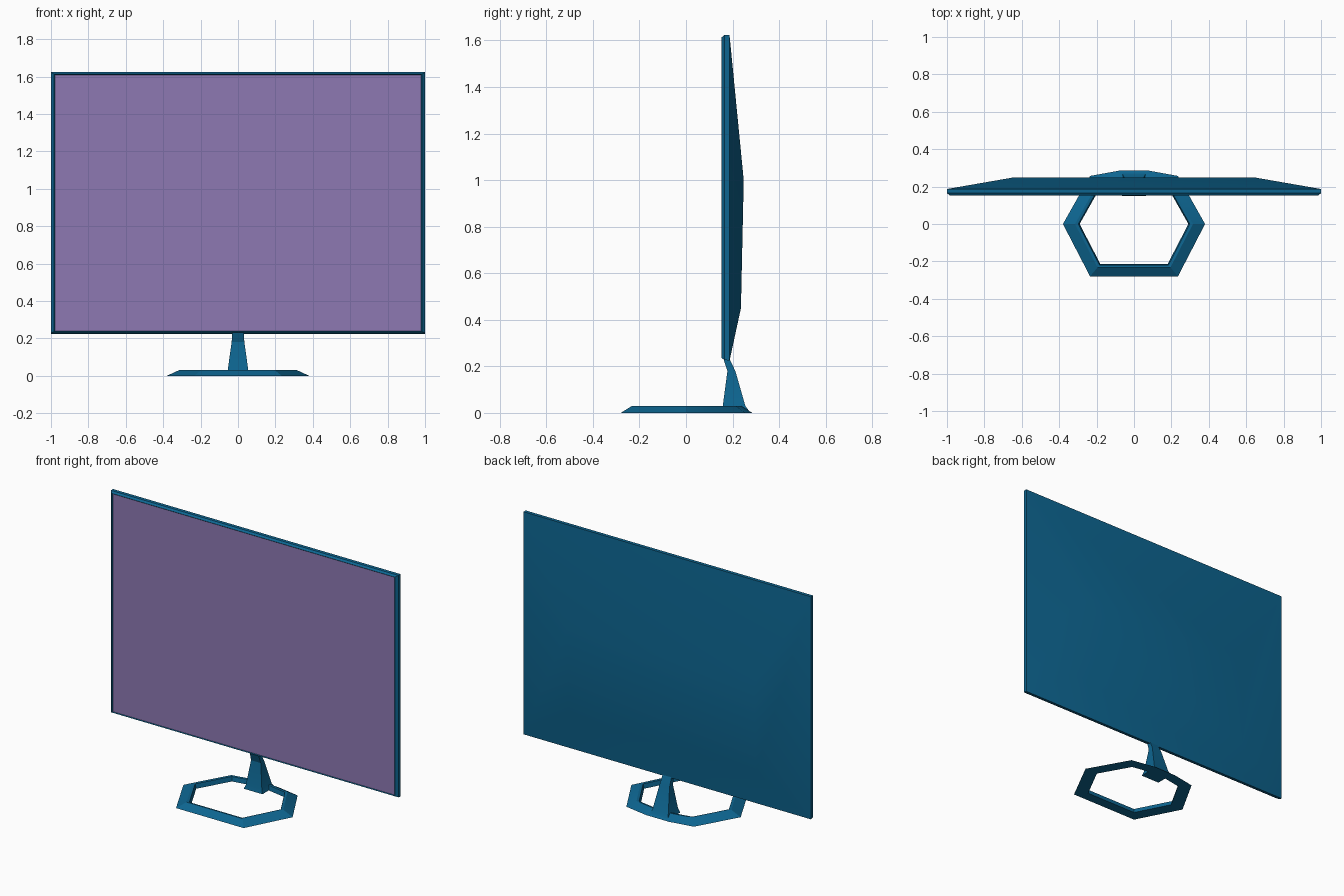
import bpy
import bmesh
import math

cube = bpy.data.objects.get("Cube")
if cube:
    bpy.data.objects.remove(cube)


def material(name, color):
    mat = bpy.data.materials.new(name)
    mat.use_nodes = True
    mat.diffuse_color = color
    mat.node_tree.nodes["Principled BSDF"].inputs["Base Color"].default_value = color
    return mat


blue = material("deep blue plastic", (0.004, 0.13, 0.28, 1))
purple = material("purple screen", (0.27, 0.19, 0.45, 1))


def loft(name, loops, mats, closed=False):
    """Skin a list of equal-length point loops, capped or joined end to end."""
    bm = bmesh.new()
    rings = [[bm.verts.new(p) for p in loop] for loop in loops]
    pairs = list(zip(rings, rings[1:]))
    if closed:
        pairs.append((rings[-1], rings[0]))
    for a, b in pairs:
        n = len(a)
        for i in range(n):
            j = (i + 1) % n
            bm.faces.new((a[i], a[j], b[j], b[i]))
    if not closed:
        bm.faces.new(rings[0][::-1])
        bm.faces.new(rings[-1])
    bmesh.ops.recalc_face_normals(bm, faces=bm.faces)
    mesh = bpy.data.meshes.new(name)
    bm.to_mesh(mesh)
    bm.free()
    for mat in mats:
        mesh.materials.append(mat)
    obj = bpy.data.objects.new(name, mesh)
    bpy.context.collection.objects.link(obj)
    bpy.ops.object.select_all(action="DESELECT")
    obj.select_set(True)
    bpy.context.view_layer.objects.active = obj
    bpy.ops.object.shade_smooth_by_angle(angle=math.radians(25))
    return obj


def upright(half, low, high, y_low, y_high):
    return [(-half, y_low, low), (half, y_low, low),
            (half, y_high, high), (-half, y_high, high)]


def flat(half, front, back, z_front, z_back):
    return [(-half, front, z_front), (half, front, z_front),
            (half, back, z_back), (-half, back, z_back)]


# Display housing: recessed screen, rim, sides and raised back
housing = loft("display_housing", [
    upright(0.978, 0.240, 1.609, 0.157, 0.157),
    upright(0.984, 0.236, 1.613, 0.152, 0.152),
    upright(1.0, 0.228, 1.623, 0.165, 0.165),
    upright(1.0, 0.224, 1.623, 0.187, 0.187),
    upright(0.65, 0.45, 1.0, 0.236, 0.248),
], [blue, purple])
for face in housing.data.polygons:
    if face.normal.y < -0.99 and face.area > 1:
        face.material_index = 1

# Hexagonal base ring with a slight bulge at the back
half_outline = [(0.235, -0.28), (0.38, 0), (0.235, 0.257), (0.08, 0.285)]
outline = half_outline + [(-x, y) for x, y in reversed(half_outline)]
section = [(1.0, 0), (0.83, 0.03), (0.785, 0.028), (0.765, 0)]
loft("base_ring",
     [[(x * s, y * s, z) for x, y in outline] for s, z in section],
     [blue], closed=True)

# Tapered neck leaning into the housing
loft("stand_neck", [
    flat(0.065, 0.15, 0.275, 0.003, 0.003),
    flat(0.055, 0.158, 0.255, 0.03, 0.03),
    flat(0.034, 0.178, 0.212, 0.18, 0.18),
    flat(0.03, 0.160, 0.185, 0.235, 0.235),
], [blue])
